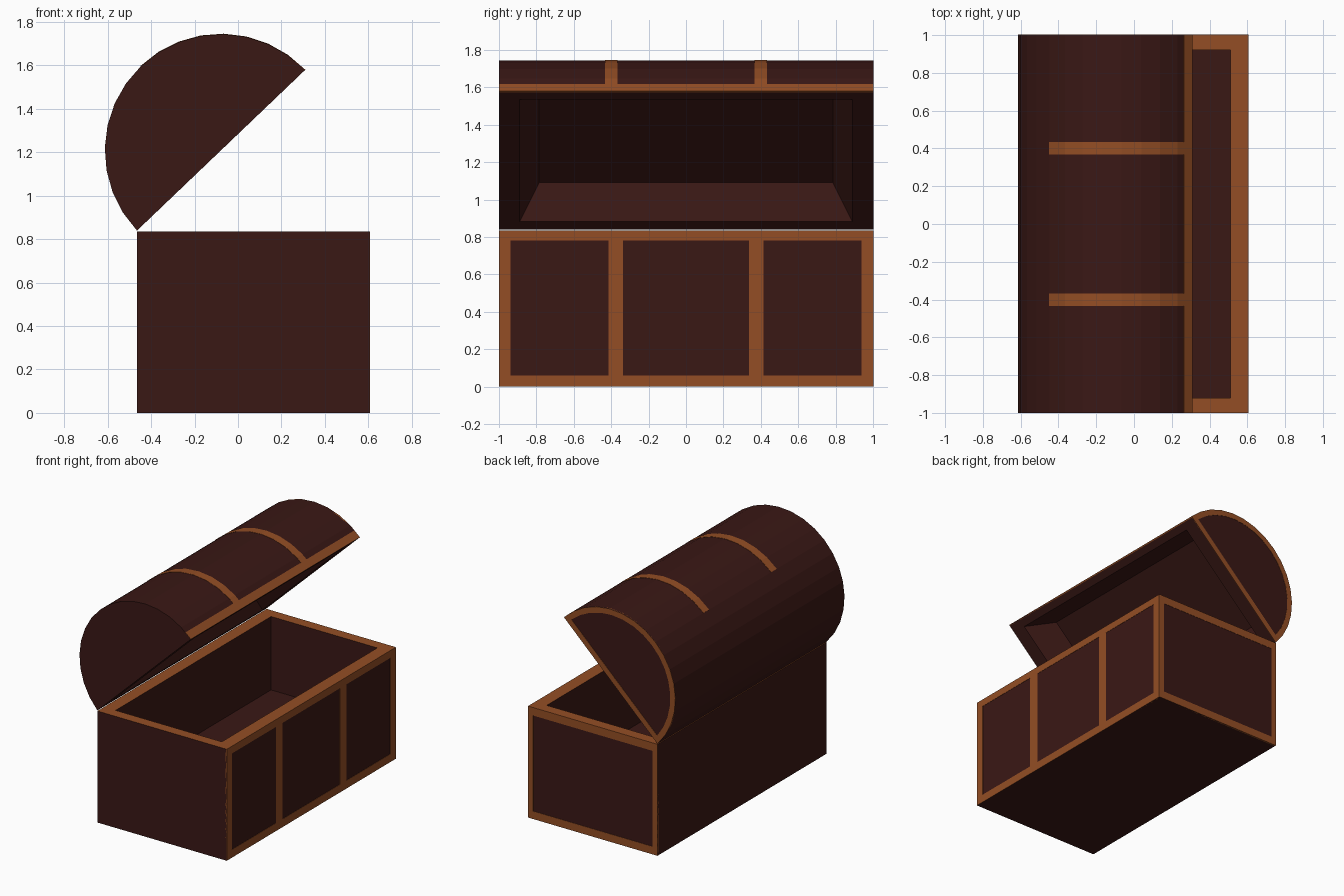
import bpy, bmesh
from math import sin, cos, pi, radians, asin

if "Cube" in bpy.data.objects:
    bpy.data.objects.remove(bpy.data.objects["Cube"])

X0, X1, H = -0.465, 0.605, 0.835      # base extents
W = X1 - X0
R = W / 2                             # lid radius
TILT = radians(43.7)                  # open lid angle
N = 16                                # lid arc segments
E = 0.002                             # trim stands just proud of the wood


def material(name, rgb):
    m = bpy.data.materials.new(name)
    m.diffuse_color = (*rgb, 1)
    m.use_nodes = True
    m.node_tree.nodes["Principled BSDF"].inputs["Base Color"].default_value = m.diffuse_color
    return m


WOOD = material("dark_wood", (0.042, 0.009, 0.0075))
TRIM = material("copper_trim", (0.296, 0.076, 0.018))


def finish(name, bm, *mats):
    bmesh.ops.recalc_face_normals(bm, faces=bm.faces)
    me = bpy.data.meshes.new(name)
    bm.to_mesh(me)
    bm.free()
    for m in mats:
        me.materials.append(m)
    ob = bpy.data.objects.new(name, me)
    bpy.context.collection.objects.link(ob)
    return ob


def box(name, lo, hi, mat):
    bm = bmesh.new()
    for v in bmesh.ops.create_cube(bm, size=1)["verts"]:
        v.co = [(a + b) / 2 + c * (b - a) for a, b, c in zip(lo, hi, v.co)]
    return finish(name, bm, mat)


def lid_point(s, d, y):
    """Lid space (s along opening from hinge, d into dome) to world."""
    return (X0 + s * cos(TILT) - d * sin(TILT), y,
            H + 0.004 + s * sin(TILT) + d * cos(TILT))


def arc(r, a0, a1, n):
    return [(R + r * cos(a0 + (a1 - a0) * i / n), r * sin(a0 + (a1 - a0) * i / n))
            for i in range(n + 1)]


def lid_band(name, outer, inner, y0, y1, closed=False):
    """Solid band between two matching lid profiles."""
    bm = bmesh.new()
    rows = [[bm.verts.new(lid_point(*p, y)) for p, y in
             ((o, y0), (o, y1), (i, y1), (i, y0))] for o, i in zip(outer, inner)]
    pairs = list(zip(rows, rows[1:])) + ([(rows[-1], rows[0])] if closed else [])
    for a, b in pairs:
        for k in range(4):
            bm.faces.new((a[k], a[k - 1], b[k - 1], b[k]))
    if not closed:
        bm.faces.new(rows[0])
        bm.faces.new(rows[-1])
    return finish(name, bm, TRIM)


def rect(bm, point, a0, a1, y):
    return [bm.verts.new(point(a, b)) for a, b in ((a0, -y), (a1, -y), (a1, y), (a0, y))]


def bridge(bm, a, b):
    return [bm.faces.new((a[i - 1], a[i], b[i], b[i - 1])) for i in range(4)]


# Hollow base with a copper top rim
bm = bmesh.new()
loops = [rect(bm, lambda x, y, z=z: (x, y, z), a, b, w) for a, b, w, z in
         ((X0, X1, 1, 0), (X0, X1, 1, H),
          (X0 + 0.095, X1 - 0.095, 0.92, H), (X0 + 0.095, X1 - 0.095, 0.92, 0.285))]
for i in range(3):
    for f in bridge(bm, loops[i], loops[i + 1]):
        f.material_index = int(i == 1)
bm.faces.new(loops[0])
bm.faces.new(loops[3])
finish("chest_base", bm, WOOD, TRIM)

# Front trim on the +x face
for name, y0, y1, z0, z1 in (
        ("front_bottom_rail", -1, 1, 0, 0.06), ("front_top_rail", -1, 1, 0.78, H),
        ("front_left_post", -1, -0.937, 0.06, 0.78), ("front_right_post", 0.937, 1, 0.06, 0.78),
        ("front_left_strap", -0.415, -0.338, 0.06, 0.78),
        ("front_right_strap", 0.338, 0.415, 0.06, 0.78)):
    box(name, (X1 - 0.01, y0, z0), (X1 + E, y1, z1), TRIM)

# End trim on the +y face
for name, x0, x1, z0, z1 in (
        ("end_bottom_rail", X0, X1, 0, 0.058), ("end_top_rail", X0, X1, 0.775, H),
        ("end_back_post", X0, X0 + 0.04, 0.058, 0.775),
        ("end_front_post", X1 - 0.04, X1, 0.058, 0.775)):
    box(name, (x0, 0.99, z0), (x1, 1 + E, z1), TRIM)

# Domed lid with a tapered recess
bm = bmesh.new()
ends = [[bm.verts.new(lid_point(*p, y)) for p in arc(R, 0, pi, N)] for y in (-1, 1)]
for i in range(N):
    bm.faces.new((ends[0][i], ends[0][i + 1], ends[1][i + 1], ends[1][i]))
for e in ends:
    bm.faces.new(e)
rim = [ends[0][-1], ends[0][0], ends[1][0], ends[1][-1]]
opening = rect(bm, lambda s, y: lid_point(s, 0, y), 0.062, W - 0.062, 0.89)
recess = rect(bm, lambda s, y: lid_point(s, 0.19, y), 0.167, W - 0.167, 0.785)
bridge(bm, rim, opening)
bridge(bm, opening, recess)
bm.faces.new(recess)
finish("lid", bm, WOOD)

# Lid front edge strip, lying on the first arc segment
(sa, da), (sb, db) = arc(R + E, 0, pi, N)[:2]
(ia, ja), (ib, jb) = arc(R - 0.008, 0, pi, N)[:2]
t = 0.57
strip_out = [(sa, da), (sa + t * (sb - sa), da + t * (db - da))]
strip_in = [(ia, ja), (ia + t * (ib - ia), ja + t * (jb - ja))]
lid_band("lid_front_strip", strip_out, strip_in, -1, 1)

# Two lid straps from the strip to the crown
for side, name in ((-1, "left"), (1, "right")):
    lid_band(f"lid_{name}_strap",
             strip_out[1:] + arc(R + E, 0, pi / 2, N // 2)[1:],
             strip_in[1:] + arc(R - 0.008, 0, pi / 2, N // 2)[1:],
             side * 0.4 - 0.033, side * 0.4 + 0.033)

# Half-round border on the +y lid end
b = 0.042
a0 = asin(b / (R - b))
lid_band("lid_end_border", arc(R, 0, pi, N), arc(R - b, a0, pi - a0, N),
         0.99, 1 + E, closed=True)
